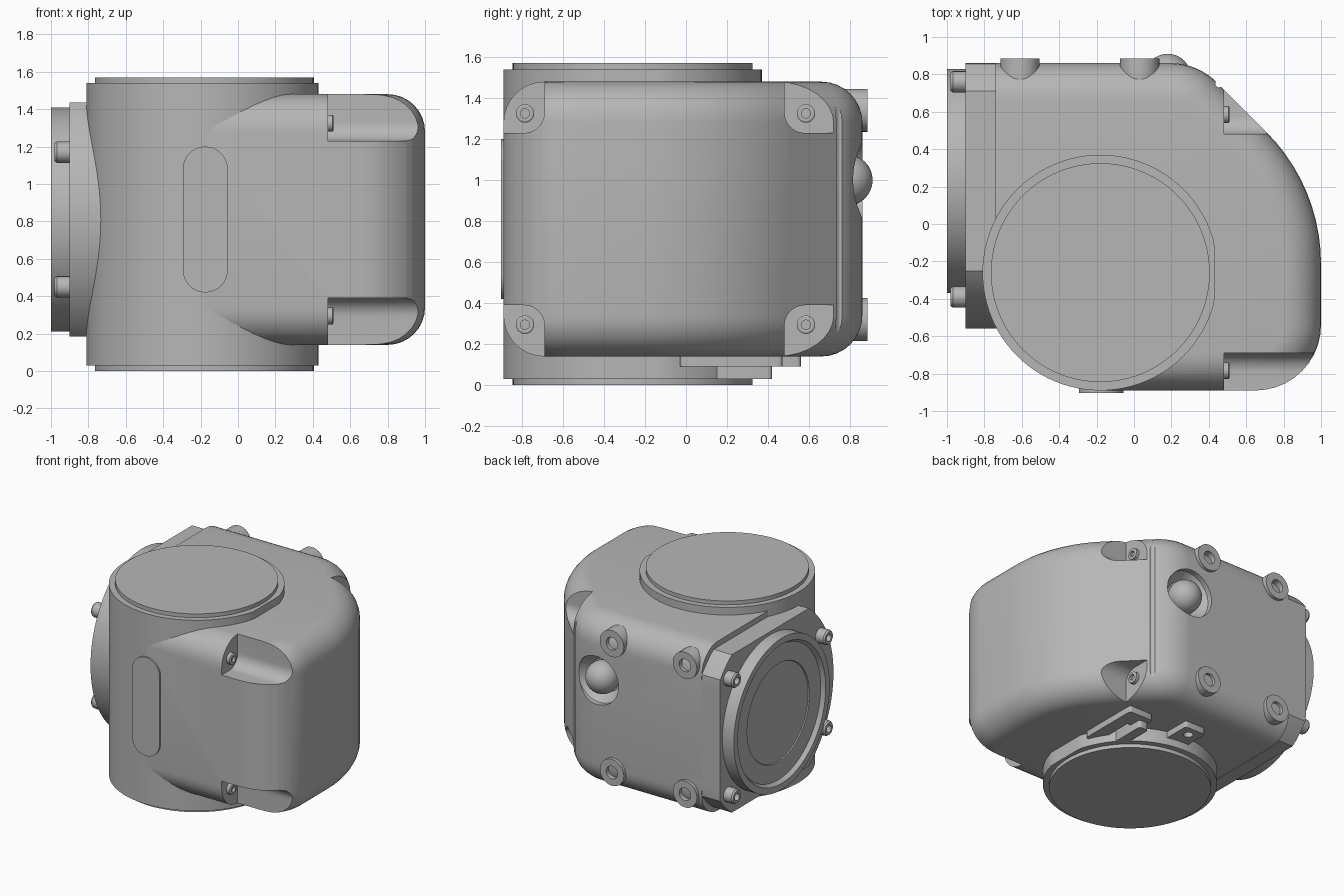
import bpy, bmesh, math
from mathutils import Matrix, Vector

cube = bpy.data.objects.get("Cube")
if cube:
    bpy.data.objects.remove(cube, do_unlink=True)

grey = bpy.data.materials.new("housing grey")
grey.use_nodes = True
GREY = (0.47, 0.47, 0.47, 1)
grey.diffuse_color = GREY
grey.node_tree.nodes["Principled BSDF"].inputs["Base Color"].default_value = GREY

# Swaps of local (u, v, w) so that w runs along the named axis
ORDER = {"z": lambda u, v, w: (u, v, w),
         "x": lambda u, v, w: (w, u, v),
         "-x": lambda u, v, w: (-w, u, v),
         "y": lambda u, v, w: (u, w, v),
         "-y": lambda u, v, w: (u, -w, v)}


def finish(name, bm):
    bmesh.ops.recalc_face_normals(bm, faces=bm.faces)
    mesh = bpy.data.meshes.new(name)
    bm.to_mesh(mesh)
    bm.free()
    mesh.materials.append(grey)
    obj = bpy.data.objects.new(name, mesh)
    bpy.context.collection.objects.link(obj)
    return obj


def rounded(corners, steps=10):
    """Outline from (x, y, radius) corners."""
    out = []
    n = len(corners)
    for i, (x, y, r) in enumerate(corners):
        p = Vector((x, y))
        if r == 0:
            out.append(p)
            continue
        a = (Vector(corners[i - 1][:2]) - p).normalized()
        b = (Vector(corners[(i + 1) % n][:2]) - p).normalized()
        half = a.angle(b) / 2
        centre = p + (a + b).normalized() * r / math.sin(half)
        start = p + a * r / math.tan(half) - centre
        end = p + b * r / math.tan(half) - centre
        turn = math.atan2(start.x * end.y - start.y * end.x, start.dot(end))
        for k in range(steps + 1):
            out.append(centre + Matrix.Rotation(turn * k / steps, 2) @ start)
    return out


def prism(name, outline, low, high, axis="z", rim=0):
    bm = bmesh.new()
    place = ORDER[axis]
    base = [bm.verts.new(place(p[0], p[1], low)) for p in outline]
    top = [bm.verts.new(place(p[0], p[1], high)) for p in outline]
    bm.faces.new(base)
    bm.faces.new(top)
    for i in range(len(base)):
        j = (i + 1) % len(base)
        bm.faces.new((base[i], base[j], top[j], top[i]))
    bmesh.ops.recalc_face_normals(bm, faces=bm.faces)
    if rim:
        edges = [e for e in bm.edges
                 if abs(e.verts[0].co.z - e.verts[1].co.z) < 0.001
                 and max(v.co.x for v in e.verts) > -0.45]
        bmesh.ops.bevel(bm, geom=edges, offset=rim, segments=8, profile=0.5,
                        affect="EDGES", clamp_overlap=False)
    return finish(name, bm)


def turned(name, profile, place, axis="z", sides=48):
    """Lathe a (radius, height) profile that starts and ends on its axis."""
    bm = bmesh.new()
    verts = [bm.verts.new((r, 0, h)) for r, h in profile]
    edges = [bm.edges.new(pair) for pair in zip(verts, verts[1:])]
    bmesh.ops.spin(bm, geom=verts + edges, cent=(0, 0, 0), axis=(0, 0, 1),
                   angle=math.tau, steps=sides, use_duplicate=False)
    bmesh.ops.remove_doubles(bm, verts=bm.verts, dist=0.0005)
    for v in bm.verts:
        v.co = Vector(ORDER[axis](*v.co)) + Vector(place)
    return finish(name, bm)


def screw(name, place, axis, r, h):
    turned(name, [(0, -0.04), (r, -0.04), (r, h * 0.85), (r * 0.85, h), (r * 0.5, h),
                  (r * 0.5, h * 0.4), (0, h * 0.4)], place, axis, 24)


def cut(obj, cutters):
    bpy.context.view_layer.objects.active = obj
    for c in cutters:
        c.hide_render = True
        mod = obj.modifiers.new("cut", "BOOLEAN")
        mod.operation = "DIFFERENCE"
        mod.solver = "EXACT"
        mod.object = c
        bpy.ops.object.modifier_apply(modifier=mod.name)
        bpy.data.objects.remove(c, do_unlink=True)


MID = 0.81

# Main housing with softened top and bottom rims
body = prism("housing", rounded([
    (-0.74, 0.86, 0), (-0.74, -0.2, 0), (-0.5, -0.5, 0), (-0.18, -0.89, 0),
    (1, -0.89, 0.35), (1, 0.2, 1.0), (0.34, 0.86, 0.35)]), 0.14, 1.48, rim=0.2)

# Corner pockets, ball recess and upright groove
cutters = []
for side, y0, ys in ((-1, -0.69, -0.785), (1, 0.48, 0.585)):
    for up in (-1, 1):
        z0 = MID + up * 0.42
        cutters.append(prism("pocket_cutter", rounded([
            (y0, z0, 0.1), (y0, z0 + up * 0.5, 0),
            (y0 + side * 0.6, z0 + up * 0.5, 0), (y0 + side * 0.6, z0, 0)]), 0.48, 1.4, "x"))
        screw("pocket_screw", (0.48, ys, MID + up * 0.515), "x", 0.045, 0.03)
cutters.append(turned("recess_cutter", [(0, 0), (0.13, 0), (0.19, 0.08), (0.19, 0.5), (0, 0.5)],
                      (0.18, 0.74, 1.0), "y"))
cutters.append(turned("groove_cutter", [(0, 0.19), (0.02, 0.19), (0.02, 1.43), (0, 1.43)],
                      (0.455, 0.75, 0), "z", 16))
cut(body, cutters)

# Ball set in the back recess
ball = [(0.125 * math.sin(math.pi * i / 16), -0.125 * math.cos(math.pi * i / 16))
        for i in range(17)]
turned("sensor_ball", ball, (0.18, 0.785, 1.0), "y", 32)

# Upright drum with a flat on its left, and thin end caps
drum = [(-0.18 + min(0.61, 0.63 * math.cos(math.tau * i / 96)),
         -0.26 + 0.63 * math.sin(math.tau * i / 96)) for i in range(96)]
prism("drum", drum, 0.03, 1.54)
turned("drum_caps", [(0, 0), (0.585, 0), (0.585, 1.57), (0, 1.57)], (-0.18, -0.26, 0), sides=96)

# Front slot plate
prism("front_plate", rounded([(-0.295, 0.42, 0.12), (-0.055, 0.42, 0.12),
                              (-0.055, 1.2, 0.12), (-0.295, 1.2, 0.12)]), 0.8, 0.903, "-y")

# Side flange, round but clipped at the back, top and bottom
FY = 0.23
flange = []
for i in range(96):
    t = math.tau * i / 96
    flange.append((FY + min(0.63, 0.79 * math.cos(t)),
                   MID + max(-0.625, min(0.625, 0.79 * math.sin(t)))))
prism("side_flange", flange, 0.6, 0.9, "-x")
turned("flange_ring", [(0, -0.05), (0.6, -0.05), (0.6, 0.1), (0.55, 0.1), (0.53, 0.07),
                       (0.39, 0.07), (0.385, 0.062), (0, 0.062)],
       (-0.9, FY, MID), "-x", 72)
for y, dz in ((0.76, 0.46), (-0.39, 0.36)):
    for up in (-1, 1):
        screw("flange_screw", (-0.9, y, MID + up * dz), "-x", 0.057, 0.08)

# Four hollow bosses on the back
for x in (-0.61, 0.03):
    for up in (-1, 1):
        turned("back_boss", [(0, -0.16), (0.105, -0.16), (0.105, 0), (0.05, 0),
                             (0.05, -0.08), (0, -0.08)],
               (x, 0.885, MID + 0.02 + up * 0.51), "y", 32)


def slab(name, x0, x1, y0, y1, z0, z1, r=0.02):
    return prism(name, rounded([(x0, y0, r), (x1, y0, r), (x1, y1, r), (x0, y1, r)], 4), z0, z1)


# Bracket under the housing
tab = slab("bracket_tab", -0.2, -0.02, 0.25, 0.56, 0.09, 0.15)
cut(tab, [turned("tab_hole_cutter", [(0, 0), (0.035, 0), (0.035, 0.2), (0, 0.2)],
                 (-0.11, 0.48, 0), "z", 20)])
slab("bracket_arm", 0.33, 0.43, -0.03, 0.45, 0.09, 0.15)
slab("bracket_end", 0.22, 0.43, 0.32, 0.47, 0.09, 0.15)
slab("bracket_rib", 0.22, 0.3, 0.14, 0.42, 0.03, 0.15)

# Smooth the curves, keep the edges crisp
bpy.ops.object.select_all(action="DESELECT")
for obj in bpy.context.collection.objects:
    if obj.type == "MESH":
        obj.select_set(True)
        bpy.context.view_layer.objects.active = obj
bpy.ops.object.shade_smooth_by_angle(angle=math.radians(30))
